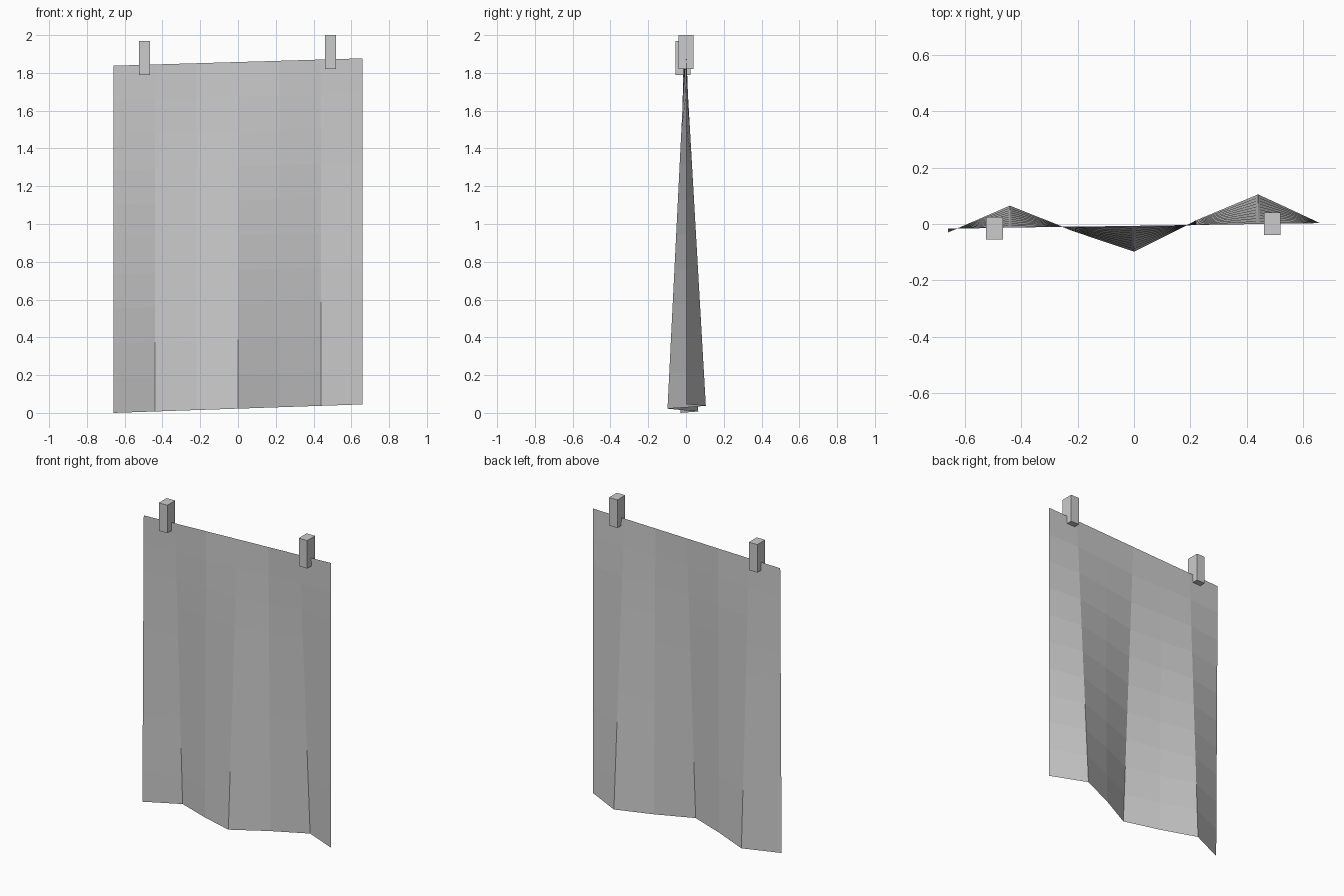
import bpy, bmesh

if "Cube" in bpy.data.objects:
    bpy.data.objects.remove(bpy.data.objects["Cube"])

HALF_W = 0.66
ROWS = 10
# y of the hem at each column; the top edge is nearly straight
HEM_Y = [-0.030, 0.065, -0.024, -0.098, 0.013, 0.105, 0.003]
COLS = len(HEM_Y) - 1


def lerp(a, b, t):
    return a + (b - a) * t


def add_object(name, bm):
    mesh = bpy.data.meshes.new(name)
    bm.to_mesh(mesh)
    bm.free()
    obj = bpy.data.objects.new(name, mesh)
    bpy.context.collection.objects.link(obj)
    return obj


# Hanging cloth: a single-layer grid whose folds deepen towards the hem
bm = bmesh.new()
grid = []
for r in range(ROWS + 1):
    t = r / ROWS
    row = []
    for c, hem in enumerate(HEM_Y):
        u = c / COLS
        x = lerp(-HALF_W, HALF_W, u)
        y = lerp(lerp(-0.016, 0.003, u), hem, t)
        z = lerp(lerp(1.838, 1.877, u), lerp(0.0, 0.045, u), t)
        row.append(bm.verts.new((x, y, z)))
    grid.append(row)
for r in range(ROWS):
    for c in range(COLS):
        bm.faces.new((grid[r + 1][c], grid[r + 1][c + 1],
                      grid[r][c + 1], grid[r][c]))
add_object("hanging_cloth", bm)

# Pegs gripping the top edge
for name, centre in (("left_peg", (-0.495, -0.015, 1.88)),
                     ("right_peg", (0.49, 0.001, 1.91))):
    bm = bmesh.new()
    bmesh.ops.create_cube(bm, size=1)
    bmesh.ops.scale(bm, vec=(0.06, 0.08, 0.18), verts=bm.verts)
    add_object(name, bm).location = centre
